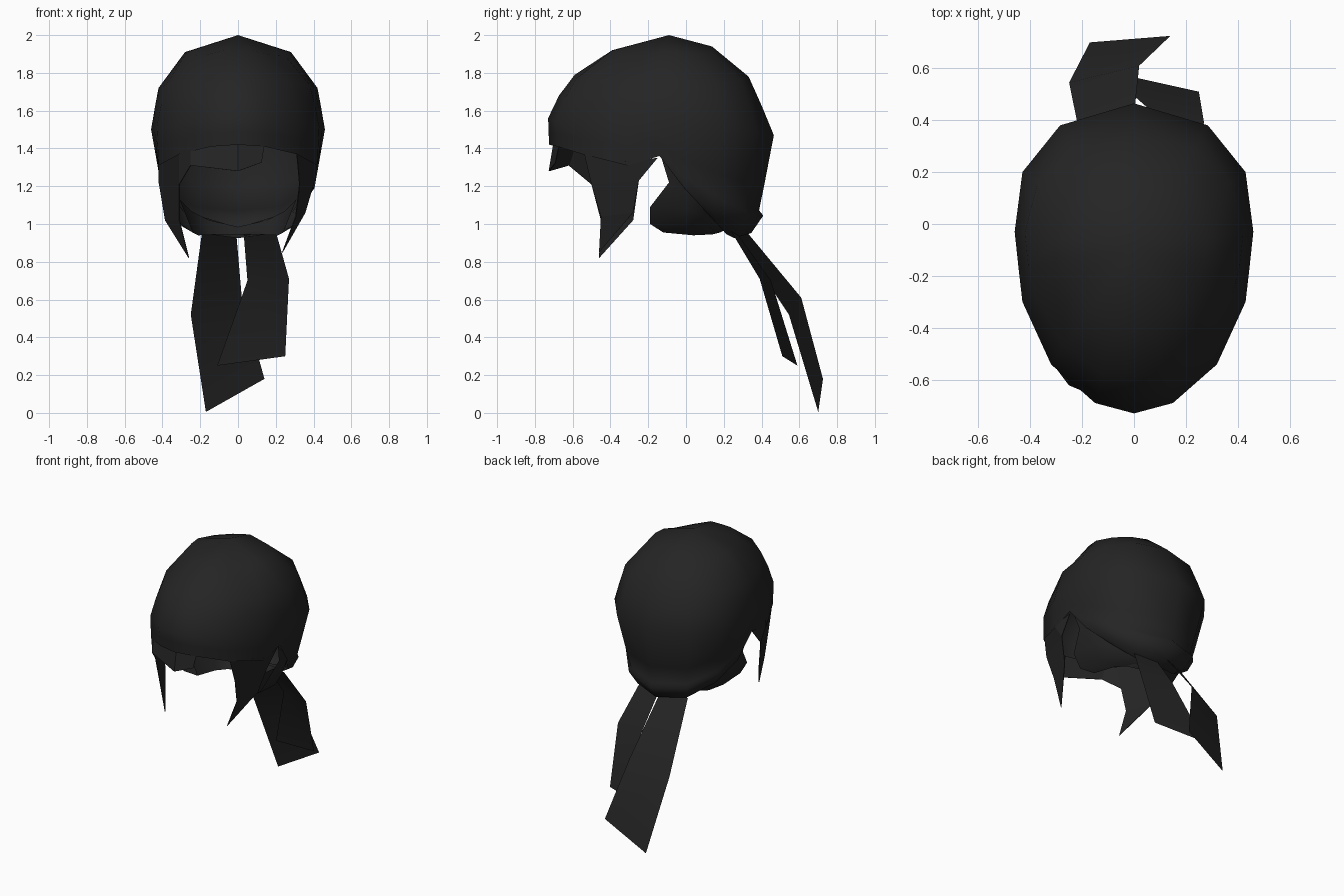
import bpy, bmesh, math
from mathutils import Vector as V

if "Cube" in bpy.data.objects:
    bpy.data.objects.remove(bpy.data.objects["Cube"])

cloth = bpy.data.materials.new("charcoal_cloth")
cloth.diffuse_color = (0.018, 0.018, 0.018, 1)
cloth.use_nodes = True
cloth.node_tree.nodes["Principled BSDF"].inputs["Base Color"].default_value = cloth.diffuse_color


def make(name, verts, faces, smooth=None, outward=None, thick=0):
    me = bpy.data.meshes.new(name)
    bm = bmesh.new()
    vs = [bm.verts.new(v) for v in verts]
    for f in faces:
        bm.faces.new([vs[i] for i in f])
    bmesh.ops.remove_doubles(bm, verts=bm.verts, dist=0.0005)
    if outward is not None:
        # turn the shell to face away from its inner centre
        bmesh.ops.recalc_face_normals(bm, faces=bm.faces)
        total = sum(f.normal.dot(f.calc_center_median() - V(outward)) * f.calc_area()
                    for f in bm.faces)
        if total < 0:
            bmesh.ops.reverse_faces(bm, faces=bm.faces)
    bm.to_mesh(me)
    bm.free()
    ob = bpy.data.objects.new(name, me)
    bpy.context.collection.objects.link(ob)
    me.materials.append(cloth)
    if smooth:
        bpy.ops.object.select_all(action='DESELECT')
        ob.select_set(True)
        bpy.context.view_layer.objects.active = ob
        bpy.ops.object.shade_smooth_by_angle(angle=math.radians(smooth))
    if thick:
        mod = ob.modifiers.new("cloth_thickness", 'SOLIDIFY')
        mod.thickness = thick
        mod.offset = 0
    return ob


def grid(cols, closed=False):
    """Vertices and quads joining neighbouring columns of points."""
    n, m = len(cols), len(cols[0])
    verts = [p for c in cols for p in c]
    faces = []
    for i in range(n if closed else n - 1):
        j = (i + 1) % n
        for k in range(m - 1):
            faces.append((i * m + k, j * m + k, j * m + k + 1, i * m + k + 1))
    return verts, faces


def flip(points):
    return [(-p[0], p[1], p[2]) for p in points]


# cap: widest outline and rim, half way round from front to back
crown = V((0, -0.09, 2.0))
outline = [(0, -.73), (.15, -.69), (.32, -.54), (.43, -.30), (.445, -.17),
           (.46, -.03), (.43, .20), (.285, .38), (0, .465)]
rim = [(0, -.725, 1.42), (.14, -.68, 1.41), (.31, -.55, 1.37),
       (.42, -.31, 1.31), (.43, -.14, 1.36), (.405, -.01, 1.19),
       (.30, .12, 1.05), (.15, .215, .945), (0, .255, .925)]
# dome profiles as (share of radius, height)
front = [(.47, 1.92), (.78, 1.79), (.91, 1.68), (1, 1.56)]
side = [(.61, 1.91), (.915, 1.72), (.96, 1.61), (1, 1.50)]
back = [(.41, 1.94), (.76, 1.78), (.885, 1.625), (1, 1.47)]
# the lower back swells out and ends in a rolled knot
swell = [(.5, .0525), (.73, .075), (.78, .108), (.95, .08)]
half = []
for i, ((x, y), r) in enumerate(zip(outline, rim)):
    a, b, t = (front, side, min(1, i / 4)) if i < 5 else (side, back, max(0, (i - 5) / 3))
    col = []
    for k, (p, q) in enumerate(zip(a, b)):
        s, z = V(p).lerp(V(q), t)
        if k == 0 and i in (2, 3, 6, 7):
            z -= .02
        col.append(V((x * s, crown.y + (y - crown.y) * s, z)))
    eq, r = col[-1], V(r)
    out = V((x, y, 0)).normalized()
    amount = {6: .45, 7: .8, 8: 1}.get(i, 0)
    for u, bulge in swell:
        col.append(eq.lerp(r, u) + out * bulge * amount)
    col.append(r)
    half.append(col)
cols = half + [flip(c) for c in half[-2:0:-1]]
verts, faces = grid(cols, True)
m = len(cols[0])
verts.append(crown)
faces += [(len(verts) - 1, ((i + 1) % len(cols)) * m, i * m) for i in range(len(cols))]
make("cap", verts, faces, smooth=75, outward=(0, -.05, 1.4))

# nape wrap: front edge to centre back, ending in an inner lip
nape = [
    [(.41, -.13, 1.35), (.39, -.09, 1.22), (.355, -.19, 1.09), (.30, -.19, 1.0),
     (.24, -.12, .955), (.31, -.13, 1.13)],
    [(.39, .01, 1.21), (.375, .01, 1.16), (.35, 0, 1.08), (.30, 0, .99),
     (.21, .04, .94), (.25, .08, 1.07)],
    [(.29, .14, 1.07), (.28, .14, 1.05), (.26, .14, 1.02), (.22, .13, .975),
     (.15, .10, .943), (.15, .17, 1.02)],
    [(0, .24, .98), (0, .22, .972), (0, .20, .965), (0, .18, .955),
     (0, .14, .945), (0, .215, .985)],
]
verts, faces = grid(nape + [flip(c) for c in nape[-2::-1]])
make("nape_wrap", verts, faces, smooth=45, outward=(0, 0, 1.12))

# pointed side locks hanging from the rim
lock_faces = [(0, 2, 3, 1), (2, 4, 5, 3), (4, 6, 5), (1, 3, 7)]
lock_top = [(.31, -.54, 1.38), (.42, -.31, 1.33)]
left_lock = lock_top + [(.31, -.50, 1.21), (.42, -.25, 1.23), (.31, -.45, 1.02),
                        (.385, -.28, 1.02), (.26, -.46, .82), (.42, -.15, 1.35)]
right_lock = lock_top + [(.325, -.50, 1.21), (.405, -.25, 1.23), (.305, -.45, 1.04),
                         (.355, -.28, 1.06), (.235, -.46, .85), (.42, -.15, 1.35)]
make("side_lock_left", flip(left_lock), lock_faces, thick=.004)
make("side_lock_right", right_lock, lock_faces, thick=.004)

# fringe across the brow, joining the left lock
fringe = [[(-.31, -.54, 1.385), (-.31, -.50, 1.21)],
          [(-.25, -.59, 1.40), (-.25, -.62, 1.31)],
          [(0, -.70, 1.43), (0, -.725, 1.28)],
          [(.14, -.67, 1.42), (.125, -.69, 1.325)]]
make("fringe", *grid(fringe), thick=.004)

# two cloth tails falling behind
long_tail = [[(-.19, .25, .96), (-.01, .32, .96)],
             [(-.25, .545, .52), (.02, .61, .61)],
             [(-.17, .70, .005), (.14, .725, .18)]]
short_tail = [[(.03, .27, .95), (.20, .24, .96)],
              [(.05, .45, .70), (.27, .39, .71)],
              [(-.11, .59, .25), (.25, .51, .30)]]
for name, strip in (("long_tail", long_tail), ("short_tail", short_tail)):
    make(name, *grid(strip), smooth=60, outward=(0, 0, .8))
